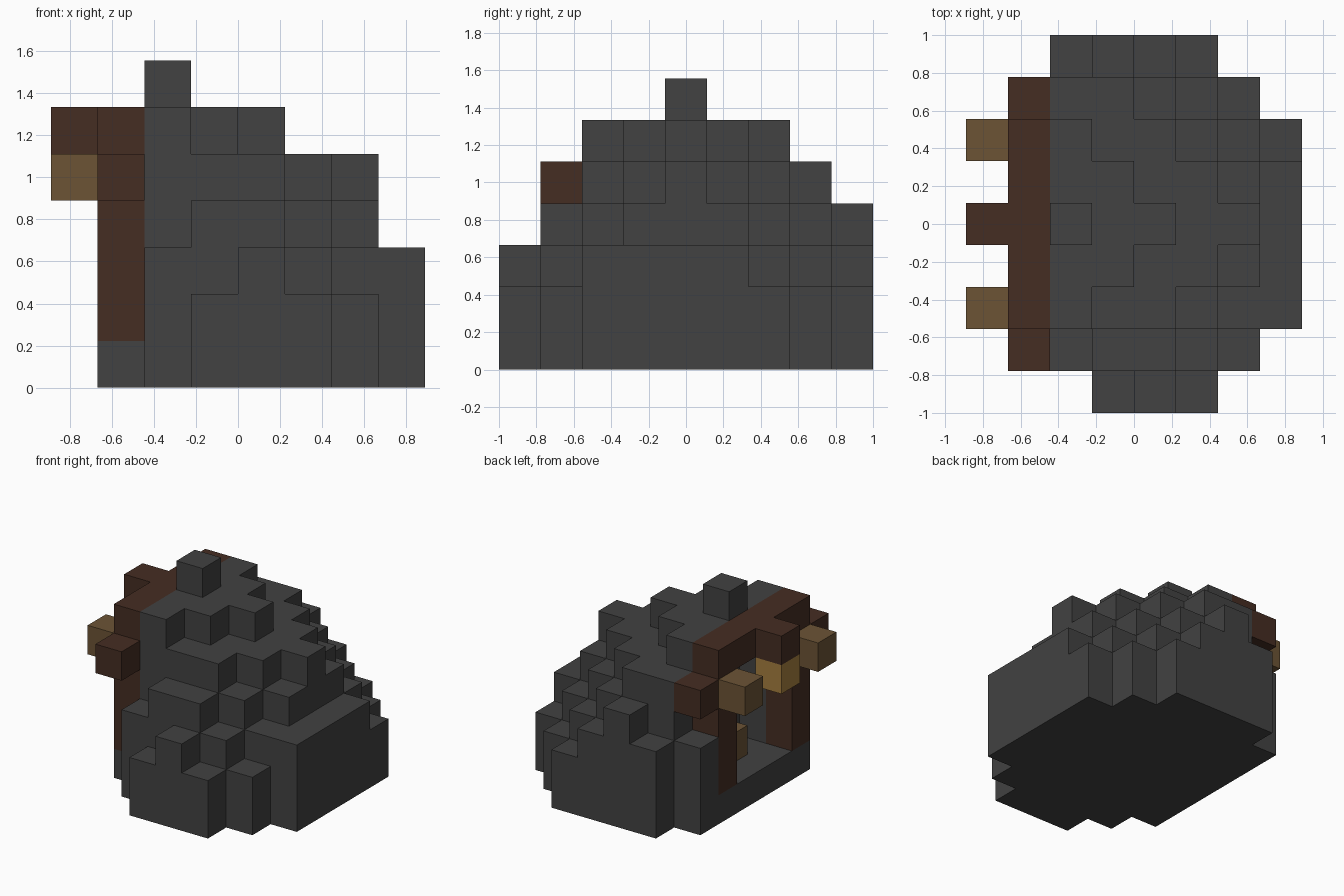
import bpy, bmesh
from mathutils import Vector

cube = bpy.data.objects.get("Cube")
if cube:
    bpy.data.objects.remove(cube, do_unlink=True)

CELL = 2 / 9
ORIGIN = Vector((-4, -4.5, 0))


def material(name, colour):
    mat = bpy.data.materials.new(name)
    mat.use_nodes = True
    mat.diffuse_color = (*colour, 1)
    shader = mat.node_tree.nodes["Principled BSDF"]
    shader.inputs["Base Color"].default_value = (*colour, 1)
    shader.inputs["Roughness"].default_value = 0.9
    return mat


stone = material("dark stone", (0.054, 0.054, 0.054))
timber = material("brown timber", (0.060, 0.026, 0.016))
lamp = material("dull amber", (0.150, 0.088, 0.036))
gold = material("bright amber", (0.38, 0.21, 0.05))


def block(x, y, z):
    """Set of cells in a box; each argument is a (first, last) pair or one index."""
    spans = [(a, a) if isinstance(a, int) else a for a in (x, y, z)]
    xs, ys, zs = (range(a, b + 1) for a, b in spans)
    return {(i, j, k) for i in xs for j in ys for k in zs}


def build(name, cells, mat):
    """Outer skin of a set of cells, with flat areas merged."""
    bm = bmesh.new()
    corners = {}

    def vert(p):
        key = tuple(round(c) for c in p)
        if key not in corners:
            corners[key] = bm.verts.new((Vector(key) + ORIGIN) * CELL)
        return corners[key]

    for cell in sorted(cells):
        for axis in range(3):
            for side in (0, 1):
                near = list(cell)
                near[axis] += 2 * side - 1
                if tuple(near) in cells:
                    continue
                base, u, v = Vector(cell), Vector(), Vector()
                base[axis] += side
                u[(axis + 1) % 3] = 1
                v[(axis + 2) % 3] = 1
                loop = [base, base + u, base + u + v, base + v]
                if not side:
                    loop.reverse()
                bm.faces.new([vert(p) for p in loop])
    bmesh.ops.dissolve_limit(bm, angle_limit=0.01, verts=bm.verts, edges=bm.edges)
    bmesh.ops.triangulate(bm, faces=[f for f in bm.faces if len(f.verts) > 4])
    mesh = bpy.data.meshes.new(name)
    bm.to_mesh(mesh)
    bm.free()
    mesh.materials.append(mat)
    obj = bpy.data.objects.new(name, mesh)
    bpy.context.collection.objects.link(obj)
    return obj


# Stepped hill: one row per step from front to back, one digit per column height
rows = ["00023200",
        "00344320",
        "01655433",
        "01665543",
        "01666553",
        "01665543",
        "01655432",
        "03554320",
        "00343200"]
hill = set()
for j, row in enumerate(rows):
    for i, height in enumerate(row):
        if int(height):
            hill |= block(i, j, (0, int(height) - 1))

# Hollow behind the entrance
hill -= block(2, (3, 5), (1, 4))
build("hill", hill, stone)
build("chimney", block(2, 4, 6), stone)

# Timber entrance frame with its lintel, brackets and lantern arm
build("lintel", block(1, (2, 6), 5), timber)
build("lantern_arm", block(0, 4, 5), timber)
for label, post_y, bracket_y in (("front", 2, 1), ("back", 6, 7)):
    build(label + "_post", block(1, post_y, (1, 4)), timber)
    build(label + "_bracket", block(1, bracket_y, 4), timber)
    build(label + "_lantern", block(0, post_y, 4), lamp)

# Hanging lantern and the glowing block inside
build("middle_lantern", block(0, 4, 4), gold)
build("inner_block", block(2, 4, 1), lamp)
